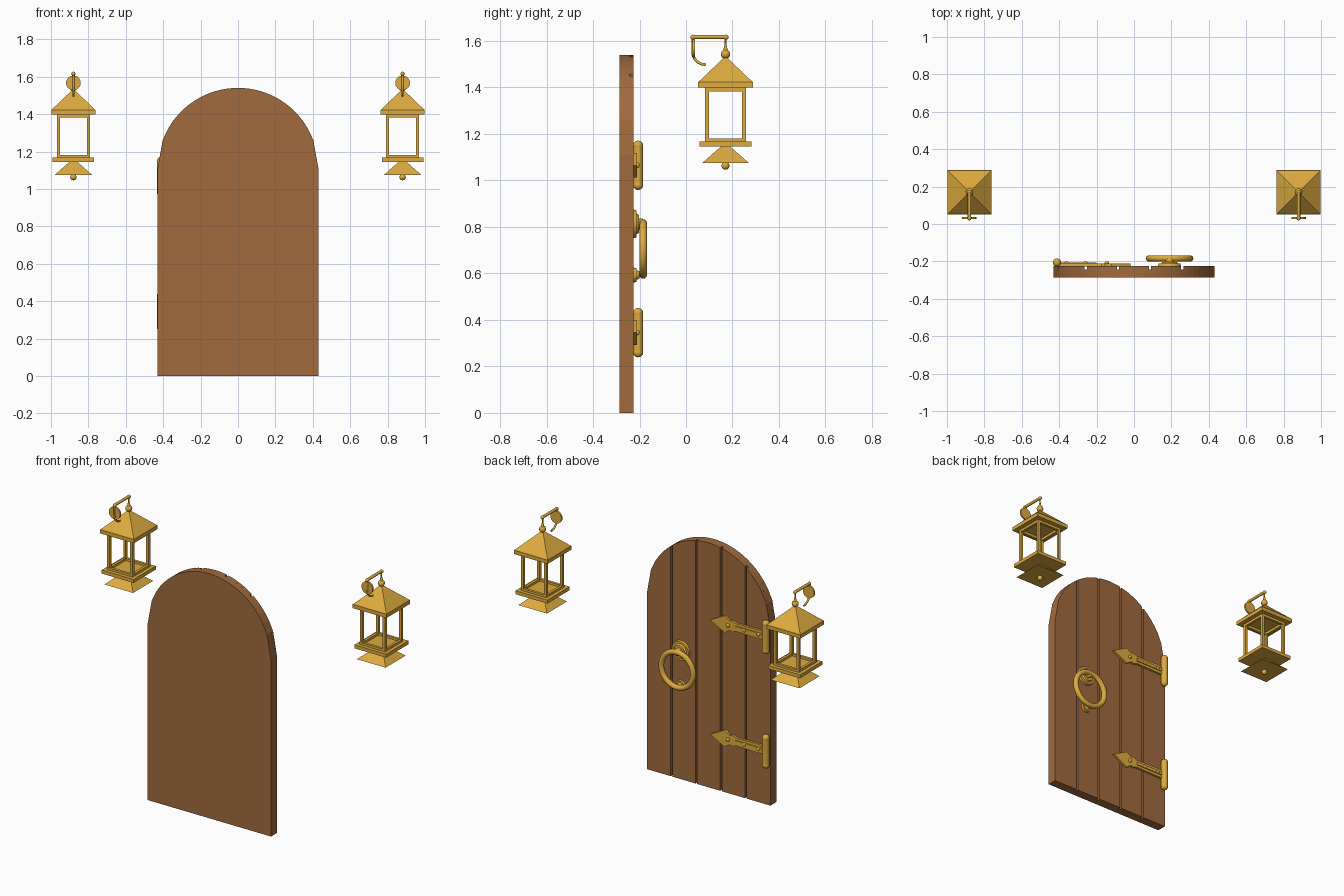
import bpy, bmesh
from math import sqrt, pi, radians, sin, cos

if "Cube" in bpy.data.objects:
    bpy.data.objects.remove(bpy.data.objects["Cube"])


def material(name, rgb):
    m = bpy.data.materials.new(name)
    m.diffuse_color = (*rgb, 1)
    m.use_nodes = True
    m.node_tree.nodes["Principled BSDF"].inputs["Base Color"].default_value = m.diffuse_color
    return m


WOOD = material("wood", (0.35, 0.145, 0.048))
BRASS = material("brass", (0.73, 0.41, 0.05))


def finish(name, mat, smooth=False):
    ob = bpy.context.object
    ob.name = name
    ob.data.materials.append(mat)
    if smooth:
        bpy.ops.object.shade_smooth_by_angle(angle=radians(35))
    return ob


def box(name, c, size, mat=BRASS):
    bpy.ops.mesh.primitive_cube_add(size=1, location=c)
    bpy.context.object.scale = size
    return finish(name, mat)


def ball(name, c, r, scale=(1, 1, 1)):
    bpy.ops.mesh.primitive_uv_sphere_add(segments=20, ring_count=12, radius=r, location=c)
    bpy.context.object.scale = scale
    return finish(name, BRASS, True)


def cone(name, c, r1, r2, h, axis="Z", n=24):
    rot = (-pi / 2, 0, 0) if axis == "Y" else (0, 0, pi / 4)
    bpy.ops.mesh.primitive_cone_add(vertices=n, radius1=r1, radius2=r2, depth=h,
                                    location=c, rotation=rot)
    return finish(name, BRASS, n > 4)


def pyramid(name, x, y, z0, z1, half, top=0):
    return cone(name, (x, y, (z0 + z1) / 2), half * sqrt(2), top * sqrt(2), z1 - z0, n=4)


def prism(name, pts, y0, y1, mat):
    """Extrude an x-z outline along y."""
    bm = bmesh.new()
    f = bm.faces.new([bm.verts.new((x, y0, z)) for x, z in pts])
    ext = bmesh.ops.extrude_face_region(bm, geom=[f])["geom"]
    for v in ext:
        if isinstance(v, bmesh.types.BMVert):
            v.co.y = y1
    bmesh.ops.recalc_face_normals(bm, faces=bm.faces)
    me = bpy.data.meshes.new(name)
    bm.to_mesh(me)
    bm.free()
    ob = bpy.data.objects.new(name, me)
    bpy.context.collection.objects.link(ob)
    me.materials.append(mat)
    return ob


def tube(name, pts, r):
    cu = bpy.data.curves.new(name, "CURVE")
    cu.dimensions = "3D"
    cu.bevel_depth, cu.bevel_resolution, cu.use_fill_caps = r, 3, True
    s = cu.splines.new("POLY")
    s.points.add(len(pts) - 1)
    for p, co in zip(s.points, pts):
        p.co = (*co, 1)
    ob = bpy.data.objects.new(name, cu)
    bpy.context.collection.objects.link(ob)
    cu.materials.append(BRASS)
    return ob


# Arched door: backing slab plus five planks with open grooves
R, SPRING, W = 0.43, 1.11, 0.172


def arch_outline(x0, x1, n):
    xs = [x0 + (x1 - x0) * i / n for i in range(n + 1)]
    top = [(x, SPRING + sqrt(max(0, R * R - x * x))) for x in xs]
    return [(x1, 0), (x0, 0)] + top


prism("door_slab", arch_outline(-R, R, 30), -0.285, -0.244, WOOD)
for i in range(5):
    a = -R + i * W + (0.006 if i else 0)
    b = -R + (i + 1) * W - (0.006 if i < 4 else 0)
    prism("door_plank", arch_outline(a, b, 6), -0.244, -0.225, WOOD)

# Strap hinges: spear-shaped strap, raised rib, rivets, capped barrel
for z in (0.345, 1.065):
    half = [(-0.41, 0.028), (-0.2, 0.025), (-0.175, 0.035), (-0.155, 0.03), (-0.12, 0.053)]
    outline = [(x, z + h) for x, h in half] + [(-0.02, z)]
    outline += [(x, z - h) for x, h in reversed(half)]
    prism("hinge_strap", outline, -0.226, -0.211, BRASS)
    box("hinge_rib", (-0.3, -0.209, z), (0.2, 0.008, 0.02))
    for x in (-0.36, -0.26, -0.145):
        ball("hinge_rivet", (x, -0.209, z), 0.012, (1, 0.8, 1))
    cone("hinge_barrel", (-0.412, -0.206, z), 0.021, 0.021, 0.17)
    for s in (-1, 1):
        ball("hinge_cap", (-0.412, -0.206, z + s * 0.084), 0.022)

# Ring handle with rosette and striker
HX = 0.19
cone("rosette_base", (HX, -0.219, 0.813), 0.062, 0.058, 0.014, "Y", 32)
cone("rosette_step", (HX, -0.208, 0.813), 0.046, 0.038, 0.012, "Y", 32)
ball("rosette_knob", (HX, -0.197, 0.813), 0.024)
bpy.ops.mesh.primitive_torus_add(location=(HX, -0.184, 0.705), rotation=(pi / 2, 0, 0),
                                 major_radius=0.111, minor_radius=0.0165,
                                 major_segments=48, minor_segments=14)
finish("handle_ring", BRASS, True)
cone("striker_plate", (HX, -0.219, 0.593), 0.032, 0.03, 0.014, "Y")
ball("striker_knob", (HX, -0.211, 0.593), 0.02, (1, 0.7, 1))

# Pair of hanging lanterns
LY = 0.17
for x in (-0.88, 0.88):
    # roof
    pyramid("lantern_roof", x, LY, 1.422, 1.535, 0.118)
    box("roof_eave", (x, LY, 1.411), (0.236, 0.236, 0.024))
    # cage frame
    for s in (-1, 1):
        for z in (1.391, 1.173):
            box("frame_rail", (x + s * 0.081, LY, z), (0.016, 0.178, 0.016))
            box("frame_rail", (x, LY + s * 0.081, z), (0.178, 0.016, 0.016))
        for t in (-1, 1):
            box("corner_post", (x + s * 0.08, LY + t * 0.08, 1.28), (0.017, 0.017, 0.24))
    # base and lower finial
    box("lantern_base", (x, LY, 1.156), (0.222, 0.222, 0.022))
    pyramid("base_skirt", x, LY, 1.075, 1.146, 0.1, 0.02)
    ball("bottom_finial", (x, LY, 1.063), 0.017)
    # top finial and hanger
    ball("top_finial", (x, LY, 1.543), 0.02)
    cone("hanger_stem", (x, LY, 1.57), 0.011, 0.004, 0.03, n=16)
    cone("hanger_rod", (x, LY, 1.592), 0.004, 0.004, 0.05, n=12)
    # wall bracket: arm, round plate and scroll
    cone("bracket_plate", (x, 0.033, 1.567), 0.039, 0.039, 0.011, "Y", 32)
    tube("bracket_arm", [(x, 0.028, 1.617), (x, 0.172, 1.617)], 0.009)
    for y in (0.03, 0.172):
        ball("arm_end", (x, y, 1.616), 0.011)
    tube("bracket_post", [(x, 0.03, 1.617), (x, 0.03, 1.55)], 0.006)
    arc = [radians(180 + 9 * i) for i in range(11)]
    tube("bracket_scroll", [(x, 0.085 + 0.057 * cos(a), 1.553 + 0.055 * sin(a)) for a in arc], 0.006)
